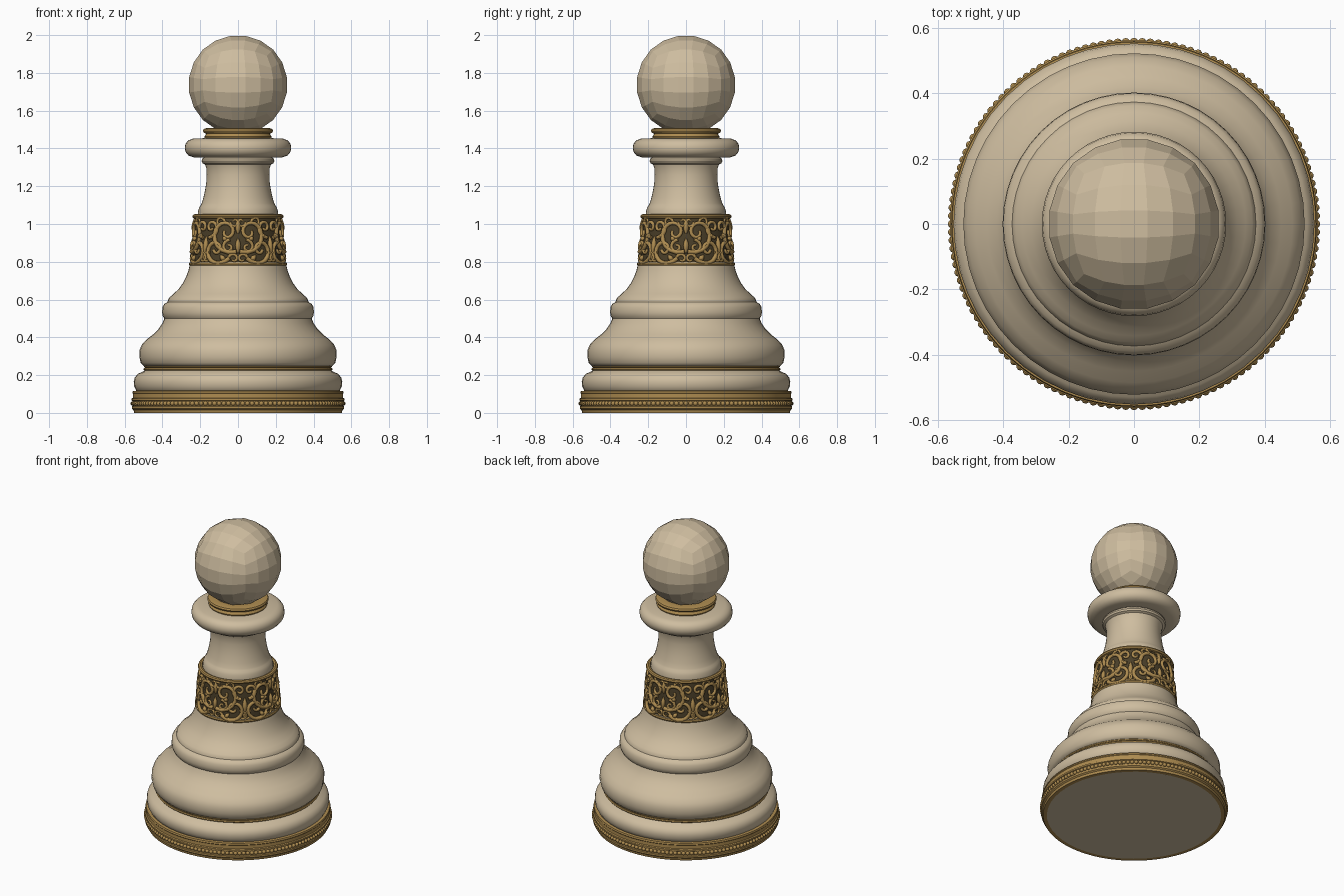
import bpy, bmesh, math
from math import sin, cos, pi, radians

if "Cube" in bpy.data.objects:
    bpy.data.objects.remove(bpy.data.objects["Cube"])


def material(name, rgb):
    m = bpy.data.materials.new(name)
    m.diffuse_color = (*rgb, 1)
    m.use_nodes = True
    m.node_tree.nodes["Principled BSDF"].inputs["Base Color"].default_value = m.diffuse_color
    return m


IVORY = material("ivory", (0.62, 0.51, 0.35))
GOLD = material("antique gold", (0.42, 0.26, 0.08))
DARK = material("dark recess", (0.07, 0.05, 0.022))


def finish(name, bm, mat, angle=35):
    bmesh.ops.recalc_face_normals(bm, faces=bm.faces)
    me = bpy.data.meshes.new(name)
    bm.to_mesh(me)
    bm.free()
    me.materials.append(mat)
    ob = bpy.data.objects.new(name, me)
    bpy.context.collection.objects.link(ob)
    if angle:
        bpy.ops.object.select_all(action='DESELECT')
        bpy.context.view_layer.objects.active = ob
        ob.select_set(True)
        bpy.ops.object.shade_smooth_by_angle(angle=radians(angle))
    return ob


def lathe(name, profile, mat, n=48, closed=False):
    """Revolve (radius, z) points; open profiles get flat end caps."""
    bm = bmesh.new()
    rings = [[bm.verts.new((r * cos(2 * pi * i / n), r * sin(2 * pi * i / n), z))
              for i in range(n)] for r, z in profile]
    pairs = list(zip(rings, rings[1:]))
    if closed:
        pairs.append((rings[-1], rings[0]))
    else:
        bm.faces.new(rings[0])
        bm.faces.new(rings[-1])
    for a, b in pairs:
        for i in range(n):
            j = (i + 1) % n
            bm.faces.new((a[i], a[j], b[j], b[i]))
    return finish(name, bm, mat)


def ring(name, r, z, t, h, mat=GOLD, n=64):
    """Rounded moulding of radial half thickness t and half height h."""
    pts = [(r + t * cos(pi * i / 4), z + h * sin(pi * i / 4)) for i in range(8)]
    return lathe(name, pts, mat, n, closed=True)


# Ivory body below the ornamental band
lathe("lower_body", [
    (0.527, 0.0), (0.53, 0.11), (0.54, 0.12), (0.55, 0.14), (0.552, 0.165), (0.547, 0.187),
    (0.53, 0.207), (0.50, 0.22), (0.488, 0.228), (0.488, 0.246), (0.502, 0.25), (0.515, 0.265),
    (0.522, 0.295), (0.522, 0.33), (0.51, 0.36), (0.485, 0.388), (0.45, 0.415), (0.42, 0.445),
    (0.40, 0.475), (0.39, 0.50), (0.398, 0.512), (0.402, 0.53), (0.40, 0.56), (0.39, 0.577),
    (0.373, 0.587), (0.37, 0.60), (0.362, 0.612), (0.342, 0.63), (0.315, 0.655), (0.293, 0.685),
    (0.275, 0.72), (0.262, 0.755), (0.252, 0.80)], IVORY)

# Gold foot with beaded edge
lathe("gold_foot", [
    (0.526, 0.0), (0.55, 0.0), (0.553, 0.015), (0.562, 0.022), (0.562, 0.034), (0.556, 0.038),
    (0.556, 0.062), (0.563, 0.066), (0.563, 0.076), (0.556, 0.08), (0.556, 0.102),
    (0.559, 0.106), (0.556, 0.116), (0.528, 0.118)], GOLD, 96, closed=True)
bm = bmesh.new()
for i in range(140):
    a = 2 * pi * i / 140
    v = bmesh.ops.create_icosphere(bm, subdivisions=2, radius=0.0125)["verts"]
    bmesh.ops.translate(bm, verts=v, vec=(0.557 * cos(a), 0.557 * sin(a), 0.05))
finish("foot_beads", bm, GOLD)

# Thin gold ring in the lower groove
ring("lower_gold_ring_bottom", 0.487, 0.231, 0.014, 0.008)
ring("lower_gold_ring_top", 0.487, 0.245, 0.011, 0.008)

# Ornamental band: dark core, gold rims, scrollwork
Z0, Z1, R0, R1 = 0.785, 1.045, 0.247, 0.225
lathe("band_core", [(R0, Z0), (R1, Z1)], DARK, 64)
ring("band_lower_rim", 0.248, 0.788, 0.012, 0.011)
ring("band_upper_rim", 0.228, 1.04, 0.014, 0.012)

# Half motif spirals: centre u, v, start radius, end radius, start angle, sweep, thickness
SPIRALS = [
    (0.062, 0.170, 0.115, 0.014, -118, 520, 1.15),
    (0.122, 0.080, 0.090, 0.012, -150, 520, 1.15),
    (0.160, 0.198, 0.055, 0.010, -80, -450, 1.0),
    (0.050, 0.092, 0.040, 0.010, 100, -400, 0.9),
    (0.105, 0.225, 0.032, 0.010, 200, -330, 0.8),
    (0.176, 0.035, 0.034, 0.010, 120, -330, 0.8),
    (0.022, 0.032, 0.030, 0.010, 0, 330, 0.8),
    (0.018, 0.225, 0.028, 0.010, 0, -330, 0.8)]
LEAVES = [((0, 0.06), (0, 0.14)), ((0, 0.16), (0, 0.245)), ((0.192, 0.05), (0.192, 0.15)),
          ((0.07, 0.02), (0.095, 0.05)), ((0.135, 0.14), (0.15, 0.165)),
          ((0.085, 0.13), (0.06, 0.145))]
paths = []
for cu, cv, ra, rb, a0, sweep, w in SPIRALS:
    pts = []
    for i in range(25):
        t = i / 24
        r = ra * (rb / ra) ** t
        a = radians(a0 + sweep * t)
        pts.append((cu + r * cos(a), cv + r * sin(a), w * (1.1 - 0.4 * t)))
    paths.append(pts)
for (u0, v0), (u1, v1) in LEAVES:
    paths.append([(u0 + (u1 - u0) * t / 6, v0 + (v1 - v0) * t / 6,
                   0.3 + 1.1 * sin(pi * t / 6)) for t in range(7)])

cu = bpy.data.curves.new("band_scrollwork", 'CURVE')
cu.dimensions = '3D'
cu.bevel_depth = 0.0105
cu.bevel_resolution = 1
cu.use_fill_caps = True
cu.materials.append(GOLD)
for k in range(4):
    for side in (-1, 1):
        for pts in paths:
            sp = cu.splines.new('POLY')
            sp.points.add(len(pts) - 1)
            for p, (u, v, w) in zip(sp.points, pts):
                v = min(max(v, 0.008), 0.252)
                a = -pi / 2 + k * pi / 2 + side * u / 0.245
                r = R0 + (R1 - R0) * v / 0.26 + 0.003
                p.co = (r * cos(a), r * sin(a), Z0 + v, 1)
                p.radius = w
scroll = bpy.data.objects.new("band_scrollwork", cu)
bpy.context.collection.objects.link(scroll)
bpy.ops.object.select_all(action='DESELECT')
bpy.context.view_layer.objects.active = scroll
scroll.select_set(True)
bpy.ops.object.convert(target='MESH')

# Ivory neck
lathe("neck", [
    (0.215, 1.03), (0.213, 1.055), (0.21, 1.075), (0.204, 1.09), (0.197, 1.10), (0.192, 1.11),
    (0.183, 1.14), (0.174, 1.18), (0.168, 1.22), (0.166, 1.26), (0.168, 1.295), (0.174, 1.315),
    (0.188, 1.322), (0.193, 1.333), (0.19, 1.345), (0.18, 1.352), (0.18, 1.37)], IVORY)

# Ivory collar
lathe("collar", [
    (0.17, 1.352), (0.235, 1.353), (0.262, 1.362), (0.278, 1.382), (0.282, 1.403),
    (0.278, 1.425), (0.263, 1.443), (0.238, 1.452), (0.16, 1.455)], IVORY)

# Gold collar ring under the head
lathe("gold_head_ring", [
    (0.16, 1.45), (0.175, 1.453), (0.178, 1.462), (0.172, 1.47), (0.168, 1.478), (0.181, 1.483),
    (0.186, 1.493), (0.181, 1.503), (0.165, 1.508), (0.12, 1.505)], GOLD, 64)

# Faceted head: subdivided cube pushed out to a sphere
bm = bmesh.new()
bmesh.ops.create_cube(bm, size=2)
bmesh.ops.subdivide_edges(bm, edges=bm.edges[:], cuts=4, use_grid_fill=True)
for v in bm.verts:
    d = [math.tan(c * pi / 4) for c in v.co]
    v.co = d
    v.co = v.co.normalized() * 0.265
    v.co.z += 1.737
finish("head", bm, IVORY, angle=0)
